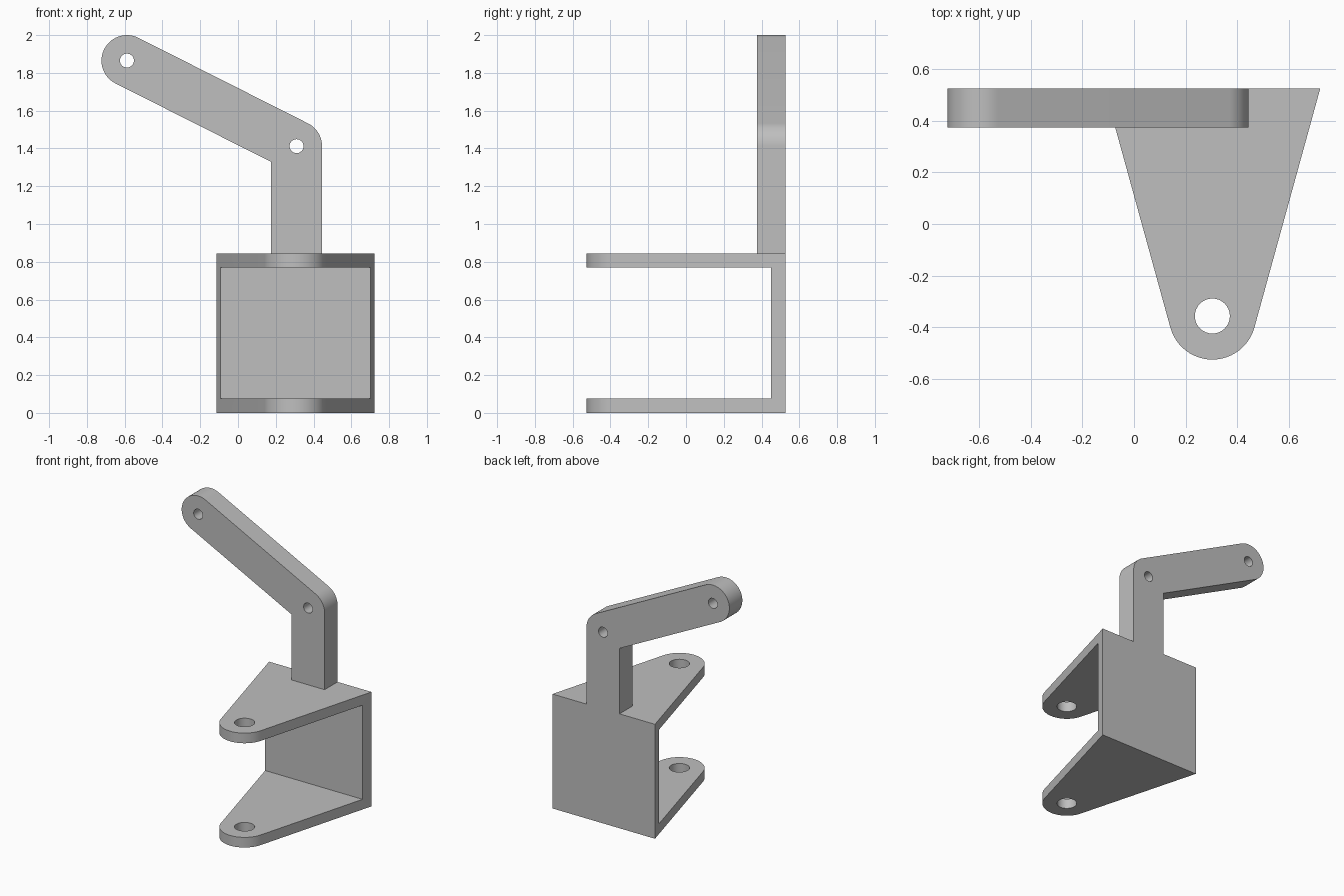
import bpy
import bmesh
from math import acos, atan2, cos, hypot, pi, sin, radians
from mathutils import Matrix

cube = bpy.data.objects.get("Cube")
if cube:
    bpy.data.objects.remove(cube, do_unlink=True)

GREY = (0.52, 0.52, 0.52, 1)
metal = bpy.data.materials.new("plain grey")
metal.use_nodes = True
metal.diffuse_color = GREY
metal.node_tree.nodes["Principled BSDF"].inputs["Base Color"].default_value = GREY


def arc(centre, radius, start, end, steps=24):
    return [(centre[0] + radius * cos(start + (end - start) * i / steps),
             centre[1] + radius * sin(start + (end - start) * i / steps))
            for i in range(steps + 1)]


def circle(centre, radius):
    return arc(centre, radius, 0, 2 * pi, 32)[:-1]


def extruded(name, loops, depth, matrix):
    """Flat outline with holes, extruded evenly about its plane."""
    curve = bpy.data.curves.new(name + "_outline", "CURVE")
    curve.dimensions = "2D"
    curve.fill_mode = "BOTH"
    curve.extrude = depth / 2
    for loop in loops:
        spline = curve.splines.new("POLY")
        spline.points.add(len(loop) - 1)
        for point, (x, y) in zip(spline.points, loop):
            point.co = (x, y, 0, 1)
        spline.use_cyclic_u = True
    source = bpy.data.objects.new(name + "_outline", curve)
    bpy.context.collection.objects.link(source)
    bpy.context.view_layer.update()
    mesh = bpy.data.meshes.new_from_object(
        source.evaluated_get(bpy.context.evaluated_depsgraph_get()))
    bpy.data.objects.remove(source, do_unlink=True)
    bpy.data.curves.remove(curve)
    # Weld the caps to the walls
    bm = bmesh.new()
    bm.from_mesh(mesh)
    bmesh.ops.remove_doubles(bm, verts=bm.verts, dist=0.0001)
    bmesh.ops.transform(bm, matrix=matrix, verts=bm.verts)
    bmesh.ops.recalc_face_normals(bm, faces=bm.faces)
    bm.to_mesh(mesh)
    bm.free()
    mesh.name = name
    mesh.materials.clear()
    mesh.materials.append(metal)
    obj = bpy.data.objects.new(name, mesh)
    bpy.context.collection.objects.link(obj)
    return obj


def activate(obj):
    bpy.ops.object.select_all(action="DESELECT")
    obj.select_set(True)
    bpy.context.view_layer.objects.active = obj


# Clevis bracket: tapered, round-nosed block hollowed into a C shape
HEIGHT, WALL, BACK = 0.845, 0.075, 0.526
nose, nose_r, half = (0.304, -0.357), 0.169, 0.4185
rise = BACK - nose[1]
tangent = atan2(rise, half) - acos(nose_r / hypot(half, rise))
outline = [(nose[0] + half, BACK), (nose[0] - half, BACK)]
outline += arc(nose, nose_r, -pi - tangent, tangent)
bracket = extruded("clevis_bracket", [outline, circle(nose, 0.068)], HEIGHT,
                   Matrix.Translation((0, 0, HEIGHT / 2)))

bpy.ops.mesh.primitive_cube_add(size=1, location=(nose[0], BACK - WALL - 1, HEIGHT / 2))
cutter = bpy.context.object
cutter.name = "slot_cutter"
cutter.scale = (2, 2, HEIGHT - 2 * WALL)
cutter.hide_render = True
cutter.data.materials.append(metal)
cut = bracket.modifiers.new("slot", "BOOLEAN")
cut.operation = "DIFFERENCE"
cut.solver = "EXACT"
cut.object = cutter
activate(bracket)
bpy.ops.object.modifier_apply(modifier=cut.name)
bpy.data.objects.remove(cutter, do_unlink=True)

# Bent arm: upright post, rounded elbow, slanted bar with a round end
elbow, tip, arm_r, thick = (0.31, 1.412), (-0.588, 1.865), 0.135, 0.151
slope = atan2(tip[1] - elbow[1], tip[0] - elbow[0])
normal = slope - pi / 2
left = elbow[0] - arm_r
under = (tip[0] - arm_r * cos(normal), tip[1] - arm_r * sin(normal))
inner_z = under[1] + (left - under[0]) * sin(slope) / cos(slope)
outline = [(left, HEIGHT), (elbow[0] + arm_r, HEIGHT)]
outline += arc(elbow, arm_r, 0, normal)
outline += arc(tip, arm_r, normal, normal + pi)
outline.append((left, inner_z))
arm = extruded("bent_arm", [outline, circle(elbow, 0.037), circle(tip, 0.037)], thick,
               Matrix.Translation((0, BACK - thick / 2, 0)) @ Matrix.Rotation(pi / 2, 4, "X"))

for part in (bracket, arm):
    activate(part)
    bpy.ops.object.shade_smooth_by_angle(angle=radians(30))
